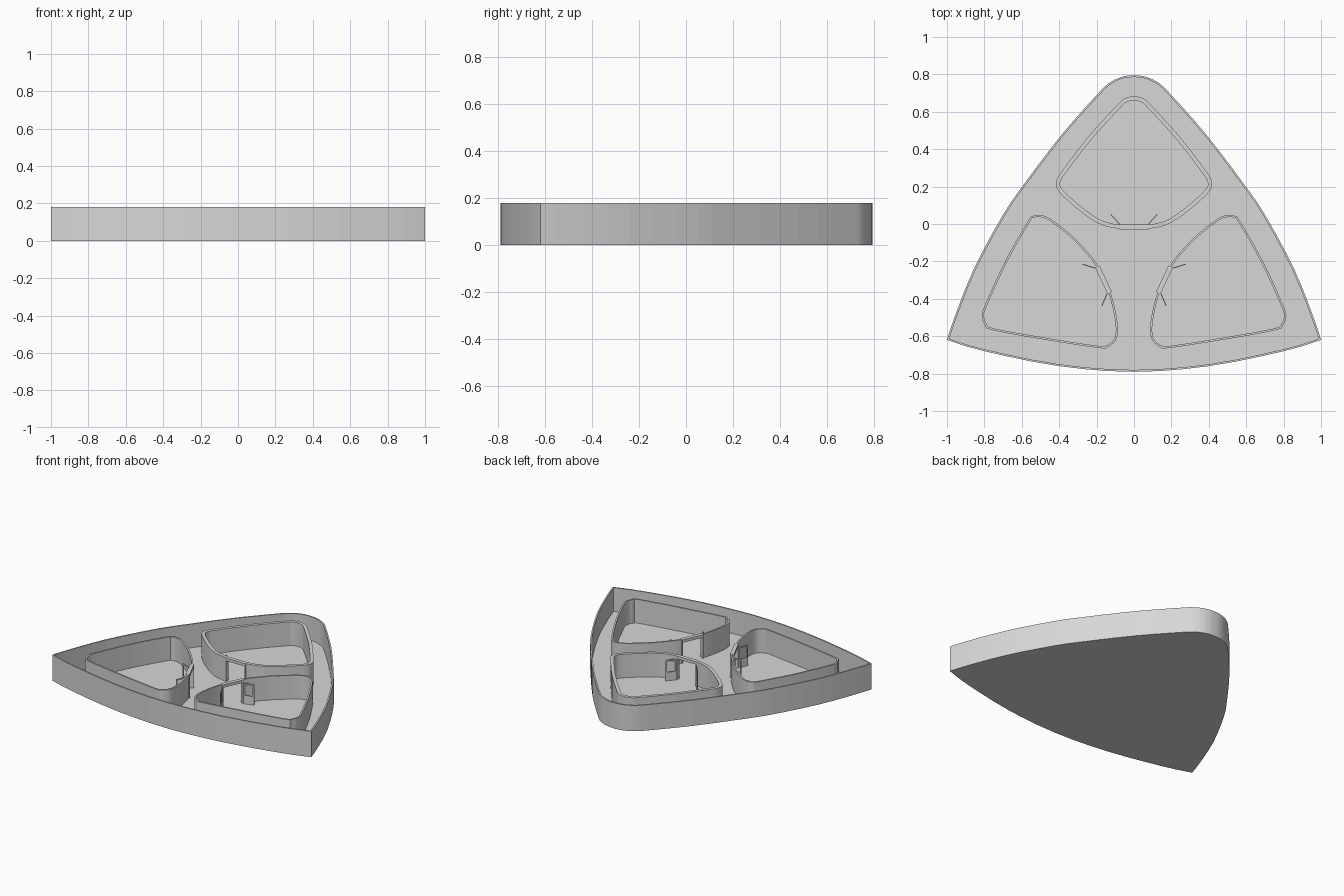
import bpy, bmesh, math
from mathutils import Vector, Matrix

cube = bpy.data.objects.get("Cube")
if cube:
    bpy.data.objects.remove(cube, do_unlink=True)

TOP, FLOOR, DOOR_TOP = 0.18, 0.015, 0.16

grey = bpy.data.materials.new("light grey")
grey.use_nodes = True
grey.diffuse_color = (0.68, 0.68, 0.68, 1)
grey.node_tree.nodes["Principled BSDF"].inputs["Base Color"].default_value = (0.68, 0.68, 0.68, 1)


def finish(name, bm):
    bmesh.ops.recalc_face_normals(bm, faces=bm.faces)
    mesh = bpy.data.meshes.new(name)
    bm.to_mesh(mesh)
    bm.free()
    mesh.materials.append(grey)
    ob = bpy.data.objects.new(name, mesh)
    bpy.context.collection.objects.link(ob)
    return ob


def spline(points, closed, steps=3):
    """Smooth path through the points."""
    p = [Vector(q) for q in points]
    n = len(p)
    at = (lambda i: p[i % n]) if closed else (lambda i: p[max(0, min(n - 1, i))])
    out = []
    for i in range(n if closed else n - 1):
        a, b, c, d = at(i - 1), at(i), at(i + 1), at(i + 2)
        for k in range(steps):
            t = k / steps
            out.append(0.5 * (2 * b + (c - a) * t + (2 * a - 5 * b + 4 * c - d) * t ** 2
                              + (3 * b - a - 3 * c + d) * t ** 3))
    return out


def inset(path, dist):
    """Mitred inward offset of a counter-clockwise loop."""
    out = []
    for i, p in enumerate(path):
        d1 = (p - path[i - 1]).normalized()
        d2 = (path[(i + 1) % len(path)] - p).normalized()
        n1, n2 = Vector((-d1.y, d1.x)), Vector((-d2.y, d2.x))
        m = (n1 + n2).normalized()
        out.append(p + m * dist / max(m.dot(n1), 0.4))
    return out


def wall(name, path, thick, z0, z1):
    bm = bmesh.new()
    rings = [[bm.verts.new((p.x, p.y, z)) for p in loop]
             for loop, z in ((path, z0), (path, z1), (inset(path, thick), z1), (inset(path, thick), z0))]
    n = len(path)
    for r in range(4):
        a, b = rings[r], rings[(r + 1) % 4]
        for i in range(n):
            j = (i + 1) % n
            bm.faces.new((a[i], a[j], b[j], b[i]))
    return finish(name, bm)


def boxes(name, parts, matrix):
    """One object made of boxes given as (centre, size, local matrix)."""
    bm = bmesh.new()
    for centre, size, local in parts:
        bmesh.ops.create_cube(bm, size=1, matrix=matrix @ local @ Matrix.Translation(centre)
                              @ Matrix.Diagonal((*size, 1)))
    return finish(name, bm)


def mirror(points):
    return [(-x, y) for x, y in reversed(points)]


# Outer shell: bowed front edge, two bowed sides meeting in a round apex
front = [(-1, -.62), (-.8, -.68), (-.4, -.76), (0, -.79), (.4, -.76), (.8, -.68), (1, -.62)]
side = [(1, -.62), (.96, -.5), (.856, -.24), (.70, .05), (.583, .22), (.385, .48),
        (.19, .70), (.128, .757), (.064, .787)]
shell = spline(front, False) + spline(side + [(0, .795)] + mirror(side), False)
wall("outer_wall", shell, 0.01, 0, TOP)

# Floor slab
bm = bmesh.new()
base = bm.faces.new([bm.verts.new((p.x, p.y, 0)) for p in inset(shell, 0.01)])
lifted = bmesh.ops.extrude_face_region(bm, geom=[base])["geom"]
bmesh.ops.translate(bm, vec=(0, 0, FLOOR), verts=[v for v in lifted if isinstance(v, bmesh.types.BMVert)])
finish("floor", bm)

# Room outlines, counter-clockwise
half = [(.16, -.01), (.27, .055), (.374, .144), (.415, .195), (.412, .24), (.38, .29),
        (.246, .465), (.086, .64), (.048, .672)]
back_room = [(0, -.03)] + half + [(0, .683)] + mirror(half)
right_room = [(.503, .048), (.45, .03), (.342, -.053), (.262, -.134), (.19, -.225),
              (.128, -.358), (.096, -.48), (.086, -.572), (.1, -.625), (.14, -.658),
              (.19, -.663), (.5, -.615), (.76, -.567), (.797, -.54), (.813, -.497),
              (.8, -.44), (.69, -.2), (.567, .016), (.54, .043)]

WIDTH = 0.15
I = Matrix.Identity(4)


def room(name, outline, thick, centre, angle):
    place = Matrix.Translation((*centre, 0)) @ Matrix.Rotation(math.radians(angle), 4, "Z")
    ob = wall(name + "_wall", spline(outline, True), thick, FLOOR, TOP)

    # Doorway cut below the lintel
    h = DOOR_TOP - FLOOR
    cutter = boxes("doorway_cutter", [((0, 0, DOOR_TOP - h), (WIDTH, 0.08, 2 * h), I)], place)
    cutter.hide_render = True
    mod = ob.modifiers.new("doorway", "BOOLEAN")
    mod.operation, mod.solver, mod.object = "DIFFERENCE", "EXACT", cutter
    bpy.context.view_layer.objects.active = ob
    bpy.ops.object.modifier_apply(modifier=mod.name)
    bpy.data.objects.remove(cutter, do_unlink=True)

    # Jambs and lintel
    mid = (FLOOR + DOOR_TOP) / 2
    jambs = [((s * WIDTH / 2, 0, mid), (0.006, 0.026, h), I) for s in (-1, 1)]
    lintel = [((0, 0, (DOOR_TOP + TOP) / 2), (WIDTH + 0.006, 0.026, TOP - DOOR_TOP), I)]
    boxes(name + "_door_frame", jambs + lintel, place)

    # Pair of open leaves, each with a window in its upper part
    w, t, rail = 0.072, 0.005, 0.01
    for s, label in ((1, "a"), (-1, "b")):
        swing = Matrix.Translation((s * WIDTH / 2, 0.014, FLOOR)) @ Matrix.Rotation(
            math.radians(90 - s * 42), 4, "Z")
        leaf = [((w / 2, 0, 0.03), (w, t, 0.06), swing),
                ((w / 2, 0, h - rail / 2), (w, t, rail), swing)]
        leaf += [((x, 0, h / 2 + 0.025), (rail, t, h - 0.07), swing) for x in (rail / 2, w - rail / 2)]
        boxes(name + "_door_leaf_" + label, leaf, place)


room("back_room", back_room, 0.022, (0, -.017), 0)
room("right_side_room", right_room, 0.011, (.163, -.298), -115)
room("left_side_room", mirror(right_room), 0.011, (-.163, -.298), 115)
